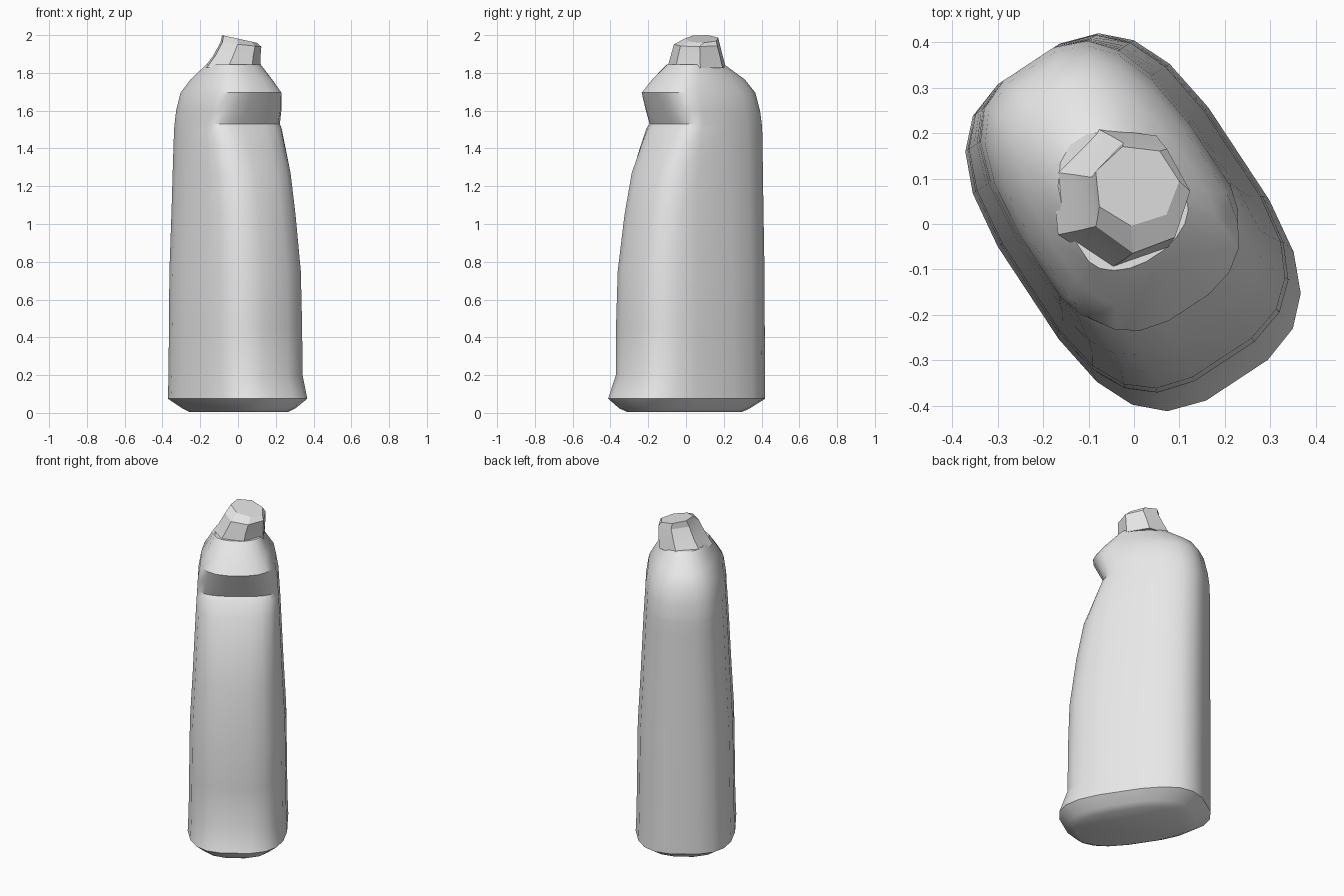
import bpy, bmesh, math
from mathutils import Vector

if "Cube" in bpy.data.objects:
    bpy.data.objects.remove(bpy.data.objects["Cube"])

grey = bpy.data.materials.new("plain_grey")
grey.diffuse_color = (0.8, 0.8, 0.8, 1)
grey.use_nodes = True
grey.node_tree.nodes["Principled BSDF"].inputs["Base Color"].default_value = grey.diffuse_color

# The bottle is turned about z: U runs towards its grip side, V across it
U = Vector((0.55, -0.835, 0))
V = Vector((0.835, 0.55, 0))


def loft(name, rings, angle):
    """Skin a stack of closed rings and close both ends."""
    bm = bmesh.new()
    loops = [[bm.verts.new(p) for p in ring] for ring in rings]
    n = len(loops[0])
    for lo, hi in zip(loops, loops[1:]):
        for i in range(n):
            j = (i + 1) % n
            bm.faces.new((lo[i], lo[j], hi[j], hi[i]))
    bm.faces.new(loops[0][::-1])
    bm.faces.new(loops[-1])
    bmesh.ops.recalc_face_normals(bm, faces=bm.faces)
    mesh = bpy.data.meshes.new(name)
    bm.to_mesh(mesh)
    bm.free()
    mesh.materials.append(grey)
    obj = bpy.data.objects.new(name, mesh)
    bpy.context.collection.objects.link(obj)
    bpy.ops.object.select_all(action='DESELECT')
    obj.select_set(True)
    bpy.context.view_layer.objects.active = obj
    bpy.ops.object.shade_smooth_by_angle(angle=math.radians(angle))
    return obj


def section(z, front, back, half_width, power, sides=20):
    """Rounded oblong ring with separate front and back reach."""
    pts = []
    for i in range(sides):
        t = 2 * math.pi * (i + 0.5) / sides
        c, s = math.cos(t), math.sin(t)
        u = math.copysign(abs(c) ** (2 / power), c) * (front if c > 0 else back)
        v = math.copysign(abs(s) ** (2 / power), s) * half_width
        pts.append(U * u + V * v + Vector((0, 0, z)))
    return pts


# Body: flared foot, tall sides, grip notch, overhanging lip, shoulder
levels = [
    (0.005, 0.33, 0.31, 0.19, 2.8),
    (0.025, 0.37, 0.35, 0.225, 2.8),
    (0.075, 0.415, 0.425, 0.28, 3.0),
    (0.20, 0.365, 0.425, 0.275, 3.0),
    (0.45, 0.365, 0.425, 0.272, 3.0),
    (0.75, 0.355, 0.425, 0.268, 3.0),
    (1.05, 0.315, 0.425, 0.252, 3.0),
    (1.27, 0.27, 0.425, 0.242, 3.0),
    (1.42, 0.205, 0.425, 0.235, 3.0),
    (1.505, 0.165, 0.425, 0.23, 3.0),
    (1.53, 0.14, 0.423, 0.228, 3.0),
    (1.60, 0.175, 0.415, 0.225, 2.9),
    (1.695, 0.222, 0.395, 0.21, 2.7),
    (1.765, 0.17, 0.345, 0.175, 2.4),
    (1.845, 0.085, 0.225, 0.13, 2.1),
]
loft("bottle_body", [section(*lv) for lv in levels], 32)

# Cap: tapered seven-sided stopper with a slanted top
def cap_ring(cx, cy, rx, ry, z, slant=0.0):
    ring = []
    for i in range(7):
        t = 2 * math.pi * i / 7 + 0.1
        x, y = cx + rx * math.cos(t), cy + ry * math.sin(t)
        ring.append(Vector((x, y, z - slant * (x - cx))))
    return ring


loft("cap", [
    cap_ring(-0.035, 0.06, 0.155, 0.16, 1.825),
    cap_ring(-0.01, 0.06, 0.13, 0.142, 1.89),
    cap_ring(0.012, 0.06, 0.112, 0.125, 1.95, 0.1),
    cap_ring(0.005, 0.085, 0.095, 0.09, 1.98, 0.22),
], 15)
